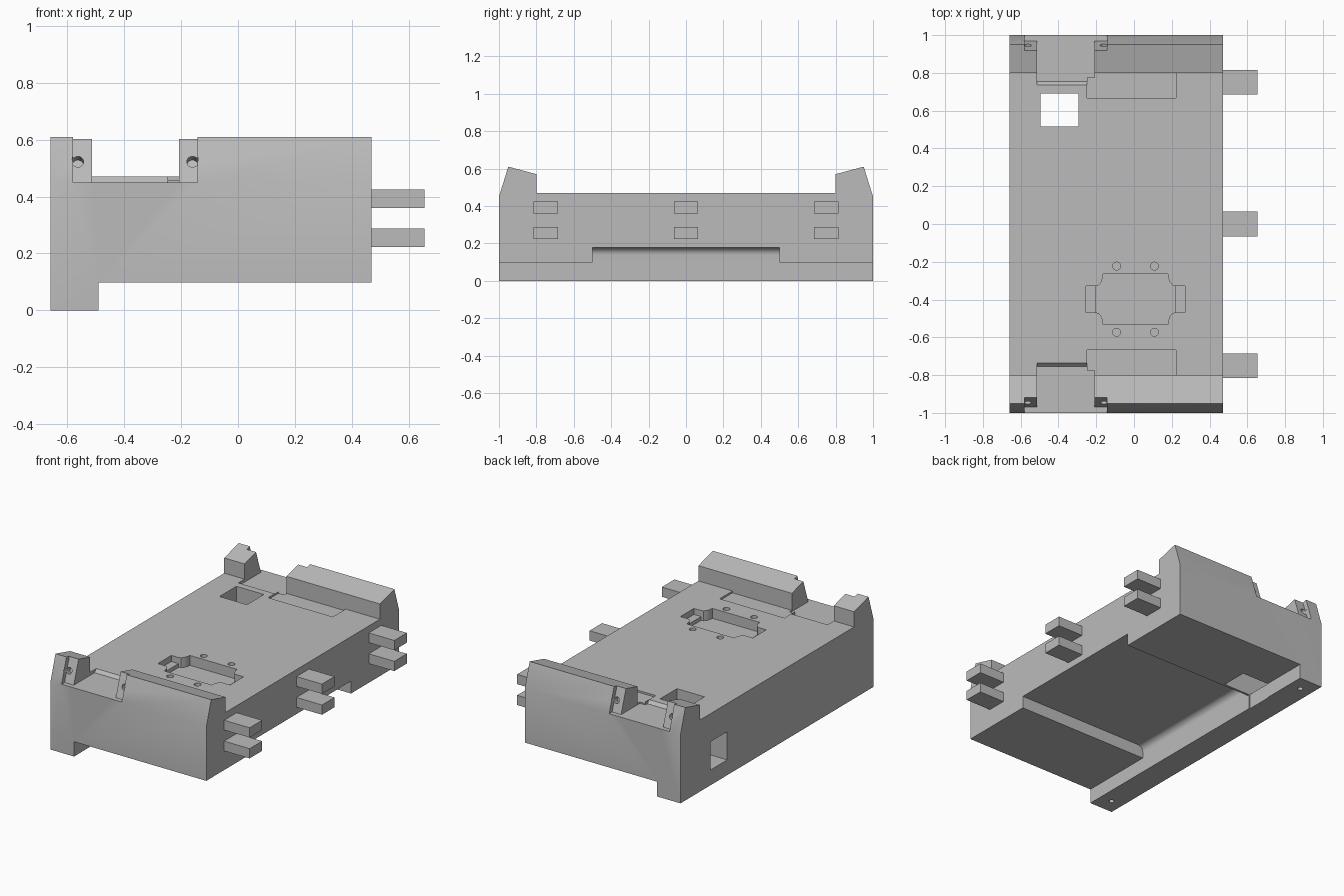
import bpy, bmesh, math
from mathutils import Vector, Matrix

cube = bpy.data.objects.get("Cube")
if cube:
    bpy.data.objects.remove(cube, do_unlink=True)

grey = bpy.data.materials.new("plain_grey")
grey.use_nodes = True
GREY = (0.5, 0.5, 0.5, 1)
grey.diffuse_color = GREY
grey.node_tree.nodes["Principled BSDF"].inputs["Base Color"].default_value = GREY


def add_object(name, bm):
    bmesh.ops.recalc_face_normals(bm, faces=bm.faces)
    mesh = bpy.data.meshes.new(name)
    bm.to_mesh(mesh)
    bm.free()
    mesh.materials.append(grey)
    obj = bpy.data.objects.new(name, mesh)
    bpy.context.collection.objects.link(obj)
    return obj


def prism(name, points, axis, start, end):
    """Extrude a 2D outline along x (points are y, z), y (x, z) or z (x, y)."""
    place = {"x": lambda u, v: (start, u, v),
             "y": lambda u, v: (u, start, v),
             "z": lambda u, v: (u, v, start)}[axis]
    bm = bmesh.new()
    face = bm.faces.new([bm.verts.new(place(u, v)) for u, v in points])
    out = bmesh.ops.extrude_face_region(bm, geom=[face])
    shift = Vector([end - start if a == axis else 0 for a in "xyz"])
    bmesh.ops.translate(bm, vec=shift,
                        verts=[g for g in out["geom"] if isinstance(g, bmesh.types.BMVert)])
    return add_object(name, bm)


def box(name, x0, x1, y0, y1, z0, z1):
    return prism(name, [(x0, y0), (x1, y0), (x1, y1), (x0, y1)], "z", z0, z1)


def rod(name, centre, radius, depth, direction=(0, 0, 1)):
    bm = bmesh.new()
    turn = Vector((0, 0, 1)).rotation_difference(Vector(direction)).to_matrix().to_4x4()
    bmesh.ops.create_cone(bm, cap_ends=True, segments=24, radius1=radius, radius2=radius,
                          depth=depth, matrix=Matrix.Translation(centre) @ turn)
    return add_object(name, bm)


def cut(target, cutters):
    for c in cutters:
        c.hide_render = True
        mod = target.modifiers.new("cut", "BOOLEAN")
        mod.operation, mod.solver, mod.object = "DIFFERENCE", "EXACT", c
    graph = bpy.context.evaluated_depsgraph_get()
    result = bpy.data.meshes.new_from_object(target.evaluated_get(graph))
    target.modifiers.clear()
    target.data = result
    for c in cutters:
        bpy.data.objects.remove(c, do_unlink=True)


# Housing: end profile with a raised rail at both ends
half = [(-1, 0), (-1, 0.45), (-0.95, 0.61), (-0.8, 0.57), (-0.8, 0.47)]
profile = half + [(-y, z) for y, z in reversed(half)]
housing = prism("housing", profile, "x", -0.66, 0.47)

cutters = [box("underside", -0.49, 0.6, -1.2, 1.2, -0.2, 0.097)]

# Underside recess with a rounded inner corner beside the lip
r = 0.04
arc = [(-0.49 + r - r * math.cos(a), 0.178 - r + r * math.sin(a))
       for a in [math.pi / 2 * i / 8 for i in range(9)]]
cutters.append(prism("underside_recess", [(0.6, 0.05), (-0.49, 0.05)] + arc + [(0.6, 0.178)],
                     "y", -0.5, 0.5))

# Square shaft and the side window that meets it
cutters += [box("shaft", -0.495, -0.295, 0.515, 0.69, -0.1, 0.8),
            box("side_window", -0.8, -0.35, 0.515, 0.69, 0.1, 0.285)]

# Rail notches, latch steps, pin holes and shallow seats, the same at both ends
for s in (-1, 1):
    def flip(points):
        return [(s * y, z) for y, z in points]
    ramp = [(1.2, 0.45), (0.755, 0.45), (0.735, 0.471), (0.735, 0.8), (1.2, 0.8)]
    cutters.append(prism("notch", flip(ramp), "x", -0.513, -0.248))
    cutters.append(prism("notch_end", flip([(1.2, 0.45), (0.775, 0.45), (0.775, 0.8), (1.2, 0.8)]),
                         "x", -0.26, -0.208))
    step = [(1.2, 0.45), (0.97, 0.45), (0.854, 0.8), (1.2, 0.8)]
    cutters.append(prism("latch_step", flip(step), "x", -0.58, -0.143))
    lo, hi = sorted((s * 0.8, s * 0.667))
    cutters.append(box("seat", -0.248, 0.222, lo, hi, 0.458, 0.5))
    for x in (-0.563, -0.16):
        cutters.append(rod("pin_hole", (x, s * 0.945, 0.522), 0.02, 0.08, (0, s * 0.95, 0.32)))
    cutters.append(rod("lip_hole", (-0.575, s * 0.9, 0), 0.016, 0.2))

# Connector pocket: deep middle, shallow side wings with rounded shoulders
cx, cy = 0.008, -0.398
quarter = [(0.172, 0.133), (0.174, 0.112), (0.182, 0.09), (0.195, 0.074), (0.21, 0.07)]
right = quarter + [(x, -y) for x, y in reversed(quarter)]
outline = right + [(-x, -y) for x, y in right]
cutters.append(prism("pocket", [(cx + x, cy + y) for x, y in outline], "z", 0.405, 0.6))
cutters.append(box("pocket_wings", cx - 0.262, cx + 0.262, cy - 0.07, cy + 0.07, 0.43, 0.6))
for dx in (-0.1, 0.1):
    for dy in (-0.175, 0.175):
        cutters.append(rod("screw_hole", (cx + dx, cy + dy, 0.47), 0.021, 0.12))

cut(housing, cutters)

# Pegs: three pairs on the left side
for y in (-0.75, 0, 0.75):
    for z in (0.255, 0.392):
        box("side_peg", 0.46, 0.655, y - 0.065, y + 0.065, z - 0.032, z + 0.032)

# Smooth the round details and keep the hard edges
bpy.ops.object.select_all(action="DESELECT")
housing.select_set(True)
bpy.context.view_layer.objects.active = housing
bpy.ops.object.shade_smooth_by_angle(angle=math.radians(25))
